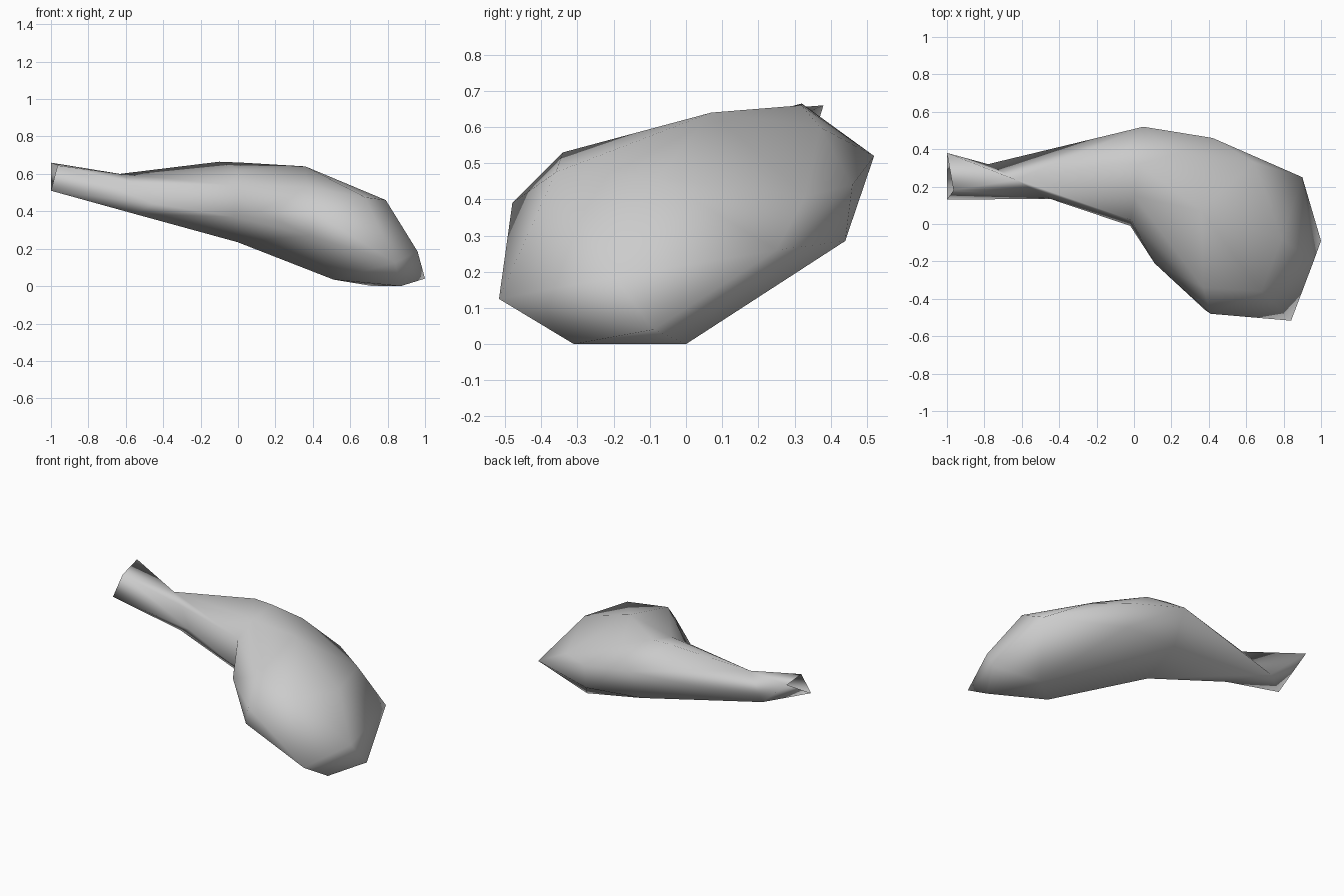
import bpy
import bmesh
from mathutils import Vector

cube = bpy.data.objects.get("Cube")
if cube:
    bpy.data.objects.remove(cube, do_unlink=True)

# One plain grey for the whole pouch
grey = bpy.data.materials.new("plain_grey")
grey.use_nodes = True
colour = (0.6, 0.6, 0.6, 1)
grey.diffuse_color = colour
grey.node_tree.nodes["Principled BSDF"].inputs["Base Color"].default_value = colour


def upright_section(start, end, outline):
    """Flat upright section; outline gives (fraction along the chord, height)."""
    start, end = Vector(start), Vector(end)
    return [tuple(start.lerp(end, t)) + (z,) for t, z in outline]


# Sections where the form pinches, and the open neck mouth
mouth = [(-1, .13, .51), (-.965, .18, .645), (-1, .38, .66)]
neck_root = upright_section(
    (-.45, .135), (-.78, .32),
    [(0, .44), (.3, .55), (.55, .6), (1, .465), (.3, .385)])
elbow = upright_section(
    (-.02, -.01), (.05, .52),
    [(0, .37), (.06, .54), (.3, .62), (.62, .66), (1, .52), (.8, .31), (.25, .235)])

# Corner points of the swollen shapes between the sections
shoulder_peak = [(-.1, .32, .665)]
bulb_top = [(.36, .07, .64), (.21, .37, .6), (.37, -.34, .53), (.79, -.08, .46),
            (.68, -.36, .475)]
bulb_outside = [(.42, .46, .44), (.42, .44, .285), (.64, .33, .41), (.9, .25, .26),
                (.96, -.2, .185), (1, -.09, .04)]
bulb_end = [(.11, -.21, .4), (.41, -.48, .39), (.38, -.46, .27), (.84, -.517, .125)]
bulb_base = [(.87, -.31, 0), (.72, 0, 0), (.51, -.18, .035)]

bm = bmesh.new()


def swollen_part(open_ends, corners):
    """Wrap a taut skin around the points and leave the end sections open."""
    ends = [[bm.verts.new(p) for p in section] for section in open_ends]
    verts = sum(ends, []) + [bm.verts.new(p) for p in corners]
    bmesh.ops.convex_hull(bm, input=verts, use_existing_faces=False)
    caps = [f for f in bm.faces if any(all(v in end for v in f.verts) for end in ends)]
    bmesh.ops.delete(bm, geom=caps, context='FACES')
    loose = [v for v in bm.verts if not v.link_faces]
    bmesh.ops.delete(bm, geom=loose, context='VERTS')


swollen_part([mouth, neck_root], [])
swollen_part([neck_root, elbow], shoulder_peak)
swollen_part([elbow], bulb_top + bulb_outside + bulb_end + bulb_base)

# Weld the parts into one smooth skin
bmesh.ops.remove_doubles(bm, verts=bm.verts[:], dist=0.001)
bmesh.ops.recalc_face_normals(bm, faces=bm.faces[:])
for face in bm.faces:
    face.smooth = True

mesh = bpy.data.meshes.new("curved_pouch")
bm.to_mesh(mesh)
bm.free()
mesh.materials.append(grey)
pouch = bpy.data.objects.new("curved_pouch", mesh)
bpy.context.collection.objects.link(pouch)
